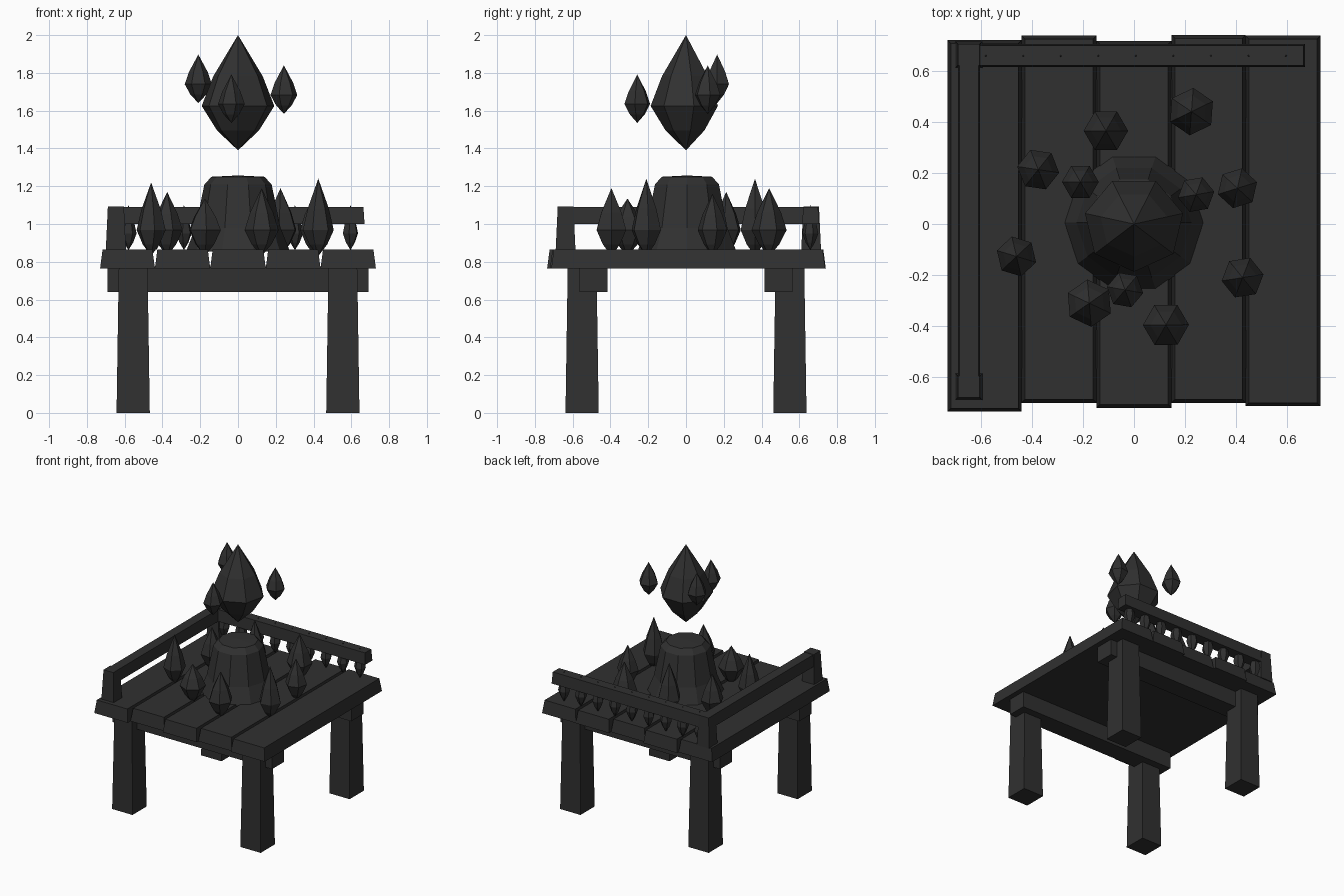
import bpy, bmesh
from math import pi, sin, cos

if "Cube" in bpy.data.objects:
    bpy.data.objects.remove(bpy.data.objects["Cube"])

dark = bpy.data.materials.new("dark_grey")
dark.diffuse_color = (0.03, 0.03, 0.03, 1)
dark.use_nodes = True
dark.node_tree.nodes["Principled BSDF"].inputs["Base Color"].default_value = dark.diffuse_color


def finish(name, bm):
    bmesh.ops.recalc_face_normals(bm, faces=bm.faces)
    me = bpy.data.meshes.new(name)
    bm.to_mesh(me)
    bm.free()
    me.materials.append(dark)
    ob = bpy.data.objects.new(name, me)
    bpy.context.collection.objects.link(ob)
    return ob


def block(name, x, y, z, taper=0.0):
    """Box between ranges; the top is inset by taper on every side."""
    bm = bmesh.new()
    bmesh.ops.create_cube(bm, size=1)
    for v in bm.verts:
        t = taper if v.co.z > 0 else 0
        v.co = (x[0] + t if v.co.x < 0 else x[1] - t,
                y[0] + t if v.co.y < 0 else y[1] - t,
                z[0] if v.co.z < 0 else z[1])
    return finish(name, bm)


def lathe(name, loc, profile, sides, turn=0.0, sy=1.0):
    """Faceted solid of revolution; radius 0 gives a point."""
    bm = bmesh.new()
    rings = []
    for r, z in profile:
        n = sides if r > 0 else 1
        rings.append([bm.verts.new((loc[0] + r * cos(turn + 2 * pi * i / sides),
                                    loc[1] + sy * r * sin(turn + 2 * pi * i / sides), z))
                      for i in range(n)])
    for a, b in zip(rings, rings[1:]):
        for i in range(sides):
            j = (i + 1) % sides
            vs = [a[i % len(a)], a[j % len(a)], b[j % len(b)], b[i % len(b)]]
            bm.faces.new(list(dict.fromkeys(vs)))
    for ring in (rings[0], rings[-1]):
        if len(ring) > 2:
            bm.faces.new(ring)
    return finish(name, bm)


def crystal(name, x, y, r, z0, zw, z1, sides=6, turn=0.0, sy=1.0):
    """Pointed gem: bottom z0, widest at zw, tip z1."""
    prof = [(0, z0), (r * 0.58, z0 + (zw - z0) * 0.45), (r, zw),
            (r * 0.68, zw + (z1 - zw) * 0.42), (0, z1)]
    return lathe(name, (x, y), prof, sides, turn, sy)


# Legs and cross beams
for sx in (-1, 1):
    for sy in (-1, 1):
        cx, cy = sx * 0.555, sy * 0.55
        block("leg", (cx - 0.088, cx + 0.088), (cy - 0.088, cy + 0.088), (0, 0.78), 0.012)
for s in (-1, 1):
    block("cross_beam", (-0.69, 0.69), (s * 0.49 - 0.075, s * 0.49 + 0.075), (0.64, 0.775))

# Deck planks of uneven length
edges = [-0.73, -0.44, -0.147, 0.147, 0.437, 0.73]
ends = [(-0.735, 0.72), (-0.70, 0.737), (-0.72, 0.717), (-0.70, 0.74), (-0.713, 0.737)]
for i, yr in enumerate(ends):
    block("deck_plank", (edges[i], edges[i + 1]), yr, (0.765, 0.865), 0.013)

# Railing on the back and left sides
for y0 in (-0.69, 0.61):
    block("rail_post", (-0.70, -0.593), (y0, y0 + 0.105), (0.86, 1.093), 0.011)
block("back_rail", (-0.69, 0.67), (0.615, 0.705), (1.0, 1.09), 0.006)
block("left_rail", (-0.69, -0.602), (-0.64, 0.66), (1.0, 1.09), 0.006)
for i in range(9):
    crystal("baluster", -0.58 + i * 0.1469, 0.658, 0.043, 0.862, 0.95, 1.1, 6, i * 0.7)

# Flared pedestal
lathe("pedestal", (0, 0.005), [(0.275, 0.855), (0.225, 0.98), (0.178, 1.21), (0.14, 1.25), (0, 1.257)], 10)

# Floating crystals
crystal("main_crystal", 0, 0, 0.197, 1.39, 1.625, 2.0, 7, -pi / 2, 0.95)
for x, y, z in [(-0.21, 0.165, 1.64), (0.243, 0.115, 1.583), (-0.035, -0.258, 1.535)]:
    crystal("small_floating_crystal", x, y, 0.072, z, z + 0.1, z + 0.257, 6, x * 5)

# Ring of crystals standing in the deck
ring = [(-0.11, 0.365, 0.087, 1.24), (0.225, 0.44, 0.093, 1.19), (-0.375, 0.213, 0.083, 1.17),
        (0.405, 0.14, 0.08, 1.16), (-0.46, -0.127, 0.08, 1.22), (0.425, -0.21, 0.083, 1.24),
        (-0.175, -0.31, 0.093, 1.135), (0.125, -0.395, 0.09, 1.19)]
for i, (x, y, r, top) in enumerate(ring):
    crystal("deck_crystal", x, y, r, 0.83, 0.968, top, 6, i * 0.45)
